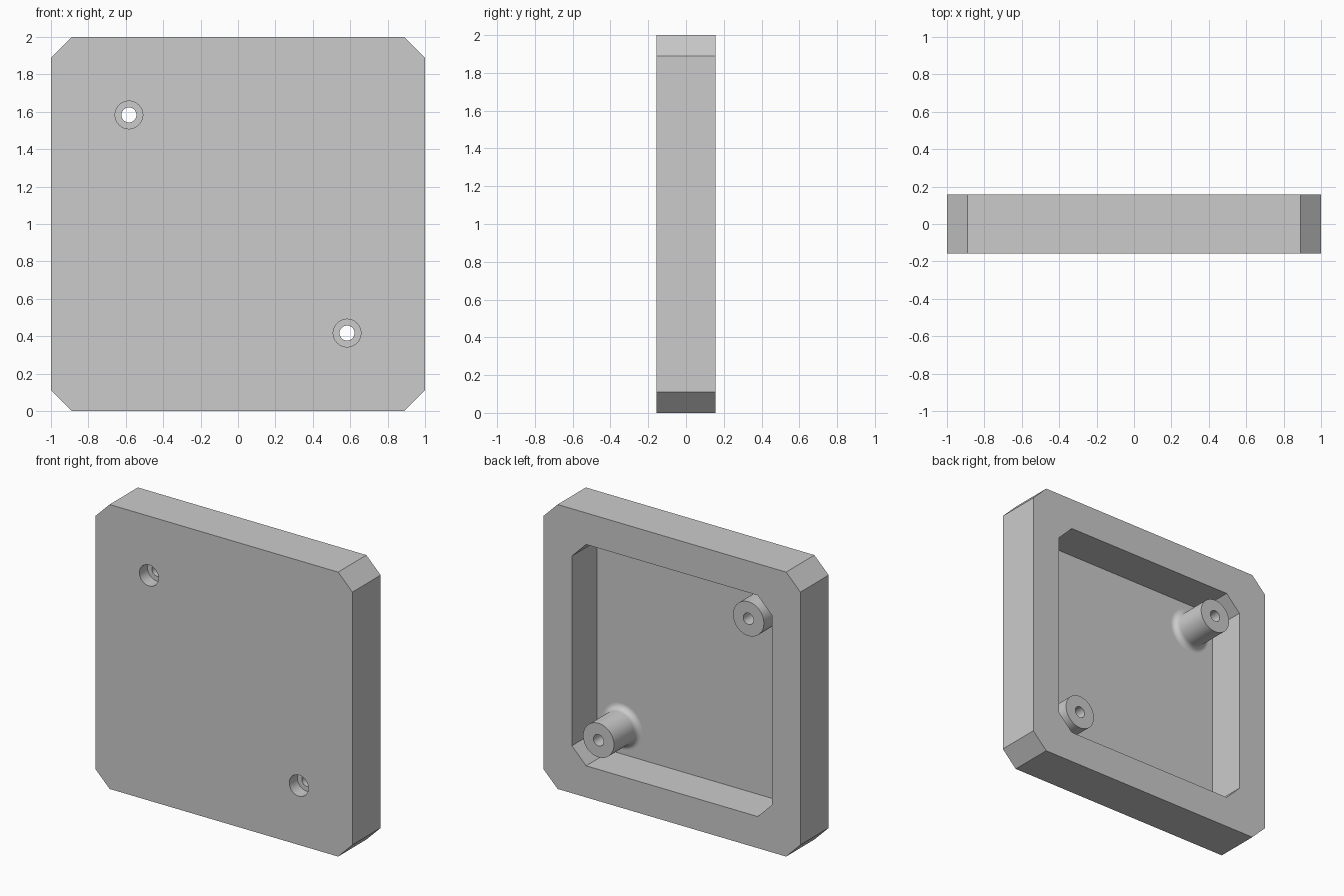
import bpy, bmesh, math
from mathutils import Vector, Matrix

if "Cube" in bpy.data.objects:
    bpy.data.objects.remove(bpy.data.objects["Cube"], do_unlink=True)

FRONT, BACK = -0.157, 0.157
FLOOR = FRONT + 0.037
CHAMFER = 0.111
MOUNTS = [(-0.583, 1.583), (0.583, 0.417)]

grey = bpy.data.materials.new("plain grey")
grey.use_nodes = True
grey.diffuse_color = (0.6, 0.6, 0.6, 1)
grey.node_tree.nodes["Principled BSDF"].inputs["Base Color"].default_value = (0.6, 0.6, 0.6, 1)


def finish(name, bm):
    bmesh.ops.recalc_face_normals(bm, faces=bm.faces)
    mesh = bpy.data.meshes.new(name)
    bm.to_mesh(mesh)
    bm.free()
    mesh.materials.append(grey)
    ob = bpy.data.objects.new(name, mesh)
    bpy.context.collection.objects.link(ob)
    return ob


def chamfered_block(name, half, y0, y1):
    """Square with cut corners, extruded along y."""
    bm = bmesh.new()
    k = half - CHAMFER
    outline = [(k, half), (half, k), (half, -k), (k, -half),
               (-k, -half), (-half, -k), (-half, k), (-k, half)]
    face = bm.faces.new([bm.verts.new((x, y0, z + 1)) for x, z in outline])
    out = bmesh.ops.extrude_face_region(bm, geom=[face])
    moved = [v for v in out["geom"] if isinstance(v, bmesh.types.BMVert)]
    bmesh.ops.translate(bm, verts=moved, vec=(0, y1 - y0, 0))
    return finish(name, bm)


def turned(name, profile, place, steps=64):
    """Solid of revolution about y from (radius, y) points."""
    bm = bmesh.new()
    rings = []
    for r, y in profile:
        angles = [math.tau * i / steps for i in range(steps)]
        rings.append([bm.verts.new((place[0] + r * math.cos(a), y, place[1] + r * math.sin(a)))
                      for a in angles])
    for a, b in zip(rings, rings[1:]):
        for i in range(steps):
            j = (i + 1) % steps
            bm.faces.new((a[i], a[j], b[j], b[i]))
    bm.faces.new(rings[0])
    bm.faces.new(rings[-1])
    return finish(name, bm)


def combine(target, tool, operation):
    mod = target.modifiers.new(operation.lower(), "BOOLEAN")
    mod.operation, mod.object, mod.solver = operation, tool, "EXACT"
    bpy.context.view_layer.objects.active = target
    bpy.ops.object.modifier_apply(modifier=mod.name)
    bpy.data.objects.remove(tool, do_unlink=True)


# Tray: chamfered plate with a deep recess open at the back
tray = chamfered_block("mounting_tray", 1.0, FRONT, BACK)
combine(tray, chamfered_block("recess_cutter", 0.778, FLOOR, BACK + 0.1), "DIFFERENCE")

# Screw posts with a filleted foot
POST, FILLET = 0.12, 0.04
post_profile = [(POST + FILLET, FLOOR - 0.015)]
for i in range(9):
    a = math.pi / 2 * i / 8
    post_profile.append((POST + FILLET * (1 - math.sin(a)), FLOOR + FILLET * (1 - math.cos(a))))
post_profile.append((POST, BACK - 0.018))

# Through holes, counterbored from the front
STEP = FRONT + 0.09
bore_profile = [(0.074, FRONT - 0.1), (0.074, STEP), (0.04, STEP), (0.04, BACK + 0.1)]

for spot in MOUNTS:
    combine(tray, turned("screw_post", post_profile, spot), "UNION")
for spot in MOUNTS:
    combine(tray, turned("bore_cutter", bore_profile, spot), "DIFFERENCE")

# Smooth round surfaces, flat large planes
bpy.ops.object.select_all(action="DESELECT")
tray.select_set(True)
bpy.context.view_layer.objects.active = tray
bpy.ops.object.shade_smooth_by_angle(angle=math.radians(30))
for p in tray.data.polygons:
    if p.area > 0.01:
        p.use_smooth = False
